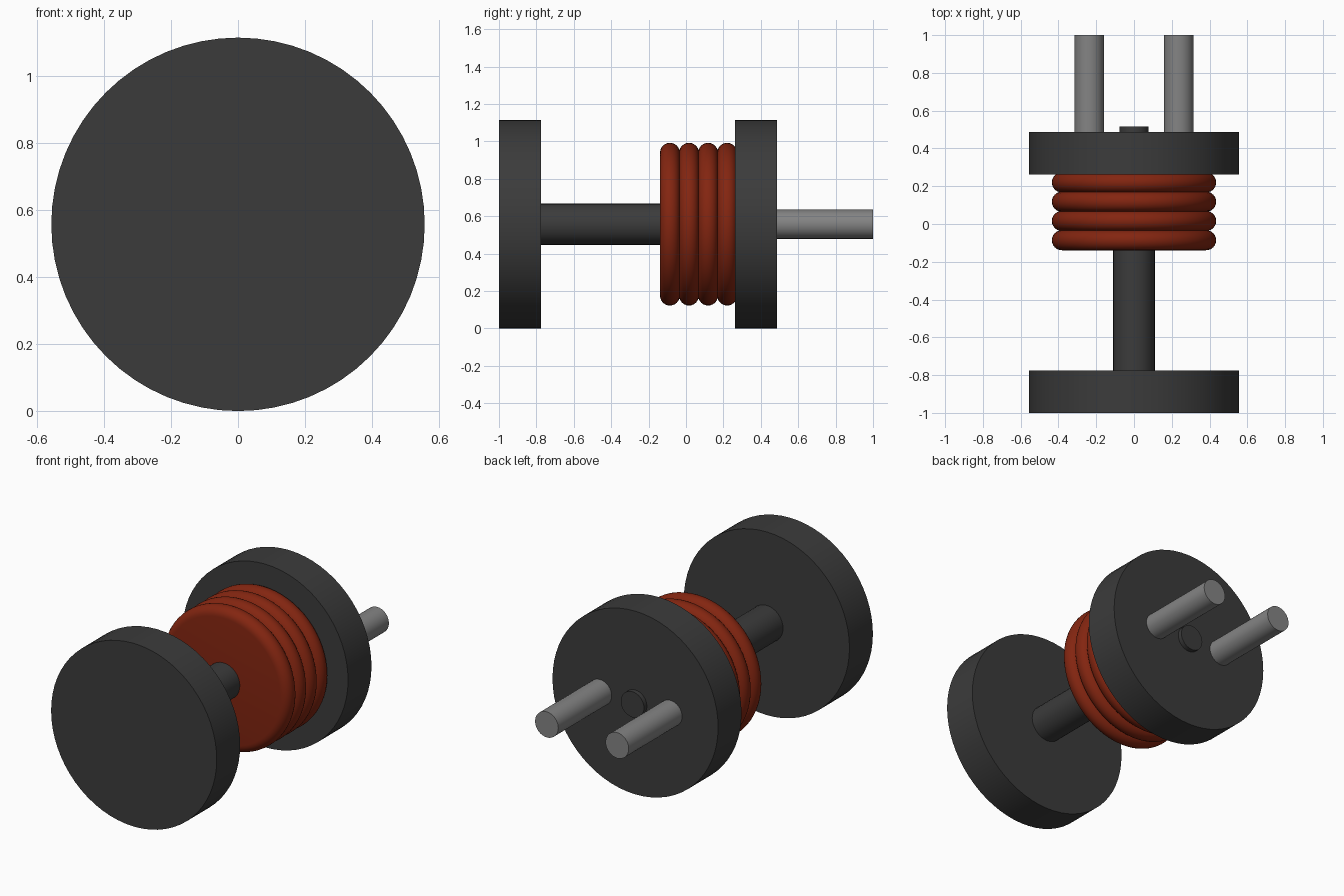
import bpy, bmesh, math
from mathutils import Matrix

cube = bpy.data.objects.get("Cube")
if cube:
    bpy.data.objects.remove(cube, do_unlink=True)

AXIS_Z = 0.557


def material(name, rgb):
    m = bpy.data.materials.new(name)
    m.use_nodes = True
    col = (*rgb, 1.0)
    m.diffuse_color = col
    bsdf = next(n for n in m.node_tree.nodes if n.type == 'BSDF_PRINCIPLED')
    bsdf.inputs["Base Color"].default_value = col
    bsdf.inputs["Roughness"].default_value = 0.6
    return m


dark = material("dark grey", (0.044, 0.044, 0.044))
red = material("copper red", (0.227, 0.0185, 0.0052))
grey = material("steel grey", (0.23, 0.23, 0.23))


def lathe(name, profile, mat, x=0.0, segments=64):
    """Spin (radius, y) points around the y axis; flat caps close both ends."""
    bm = bmesh.new()
    rings = []
    for r, y in profile:
        rings.append([bm.verts.new((x + r * math.cos(a), y, AXIS_Z + r * math.sin(a)))
                      for a in (2 * math.pi * i / segments for i in range(segments))])
    for a, b in zip(rings, rings[1:]):
        for i in range(segments):
            j = (i + 1) % segments
            bm.faces.new((a[i], a[j], b[j], b[i]))
    bm.faces.new(rings[0])
    bm.faces.new(rings[-1])
    bmesh.ops.recalc_face_normals(bm, faces=bm.faces)
    me = bpy.data.meshes.new(name)
    bm.to_mesh(me)
    bm.free()
    me.materials.append(mat)
    ob = bpy.data.objects.new(name, me)
    bpy.context.collection.objects.link(ob)
    bpy.ops.object.select_all(action='DESELECT')
    ob.select_set(True)
    bpy.context.view_layer.objects.active = ob
    bpy.ops.object.shade_smooth_by_angle(angle=math.radians(30))
    return ob


def rod(name, radius, y0, y1, mat, x=0.0, segments=32):
    return lathe(name, [(radius, y0), (radius, y1)], mat, x, segments)


# End discs
rod("front_disc", 0.557, -1.0, -0.775, dark, segments=64)
rod("back_disc", 0.557, 0.262, 0.487, dark, segments=64)

# Central shaft and the small stub showing behind the back disc
rod("shaft", 0.11, -0.79, 0.27, dark)
rod("shaft_stub", 0.078, 0.47, 0.515, dark)

# Stack of round-edged rings
TUBE, OUTER = 0.053, 0.435
for k in range(4):
    yc = -0.086 + 0.102 * k
    profile = [(OUTER - TUBE + TUBE * math.cos(t), yc + TUBE * math.sin(t))
               for t in (math.pi * (i / 12 - 0.5) for i in range(13))]
    lathe(f"ring_{k + 1}", profile, red)

# Pair of prongs at the back
for side, x in (("left", 0.237), ("right", -0.237)):
    rod(f"prong_{side}", 0.078, 0.47, 1.0, grey, x)
